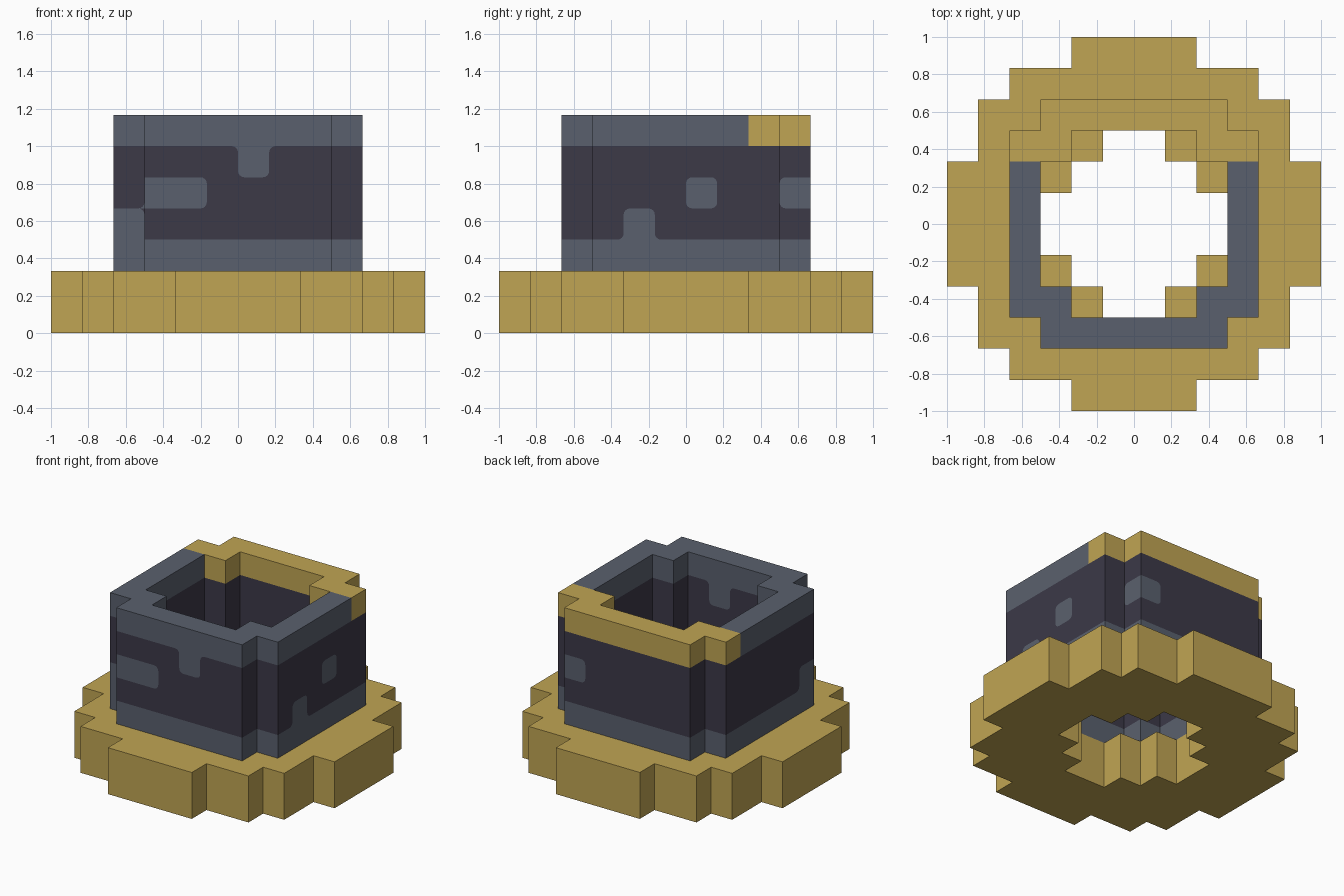
import bpy, bmesh
from math import sin, cos, pi
from mathutils import Vector

U = 1 / 6       # size of one block
R = 0.2         # corner radius of the patches, in blocks

cube = bpy.data.objects.get("Cube")
if cube:
    bpy.data.objects.remove(cube, do_unlink=True)


def make_material(name, rgb):
    mat = bpy.data.materials.new(name)
    mat.use_nodes = True
    colour = (*rgb, 1)
    mat.diffuse_color = colour
    mat.node_tree.nodes["Principled BSDF"].inputs["Base Color"].default_value = colour
    return mat


GOLD, STONE, DARK = range(3)
materials = [make_material("gold", (0.53, 0.375, 0.087)),
             make_material("grey stone", (0.102, 0.118, 0.155)),
             make_material("dark stone", (0.045, 0.041, 0.064))]


def ring_cells(outer, hole, z_range):
    """Blocks inside a union of centred rectangles, minus another union."""
    def inside(x, y, rects):
        return any(abs(x + .5) < w and abs(y + .5) < h for w, h in rects)
    span = range(-6, 6)
    return [(x, y, z) for x in span for y in span for z in z_range
            if inside(x, y, outer) and not inside(x, y, hole)]


def build_blocks(name, colours):
    """Skin the blocks; a corner pointing into another colour is rounded."""
    bm = bmesh.new()

    def add_face(points, colour):
        face = bm.faces.new([bm.verts.new(p * U) for p in points])
        face.material_index = colour

    def neighbour(cell, normal, side):
        # Colour met when walking over the surface past one edge of a block
        step = cell + side
        return colours.get(tuple(int(i) for i in step + normal),
                           colours.get(tuple(int(i) for i in step),
                                       colours[tuple(int(i) for i in cell)]))

    axes = [Vector(a) for a in ((1, 0, 0), (0, 1, 0), (0, 0, 1))]
    for key, colour in colours.items():
        cell = Vector(key)
        for i in range(3):
            for sign in (1, -1):
                n = axes[i] * sign
                if tuple(int(c) for c in cell + n) in colours:
                    continue
                t = axes[(i + 1) % 3]
                s = n.cross(t)
                corner = cell + Vector((.5, .5, .5)) + (n - t - s) / 2
                outline = []
                d, e = -s, t
                for _ in range(4):
                    a = neighbour(cell, n, d)
                    b = neighbour(cell, n, -e)
                    if a == b != colour:
                        centre = corner + (e - d) * R
                        arc = [centre + (d * sin(k * pi / 8) - e * cos(k * pi / 8)) * R
                               for k in range(5)]
                        outline += arc
                        add_face([corner] + arc[::-1], a)
                    else:
                        outline += [corner - d * R, corner, corner + e * R]
                    corner = corner + e
                    d, e = e, n.cross(e)
                add_face(outline, colour)

    # Weld the blocks and merge flat areas of one colour
    bmesh.ops.remove_doubles(bm, verts=bm.verts[:], dist=1e-4)
    bmesh.ops.dissolve_limit(bm, angle_limit=0.02, verts=bm.verts[:],
                             edges=bm.edges[:], delimit={'MATERIAL'})
    mesh = bpy.data.meshes.new(name)
    bm.to_mesh(mesh)
    bm.free()
    for mat in materials:
        mesh.materials.append(mat)
    obj = bpy.data.objects.new(name, mesh)
    bpy.context.collection.objects.link(obj)
    return obj


# Stepped round brim with a hole through it
brim = ring_cells([(6, 2), (5, 4), (4, 5), (2, 6)], [(3, 1), (2, 2), (1, 3)], range(2))
build_blocks("brim", {c: GOLD for c in brim})

# Upright wall: stone rims, dark band, scattered stone blocks, gold back rim
patches = {(0, -4, 5), (-3, -4, 4), (-2, -4, 4), (-4, -3, 3),
           (3, 0, 4), (3, -2, 3), (2, 3, 4)}


def wall_colour(cell):
    x, y, z = cell
    if z == 6:
        return GOLD if y >= 2 else STONE
    return STONE if z == 2 or cell in patches else DARK


wall = ring_cells([(4, 3), (3, 4)], [(3, 2), (2, 3)], range(2, 7))
build_blocks("wall", {c: wall_colour(c) for c in wall})
